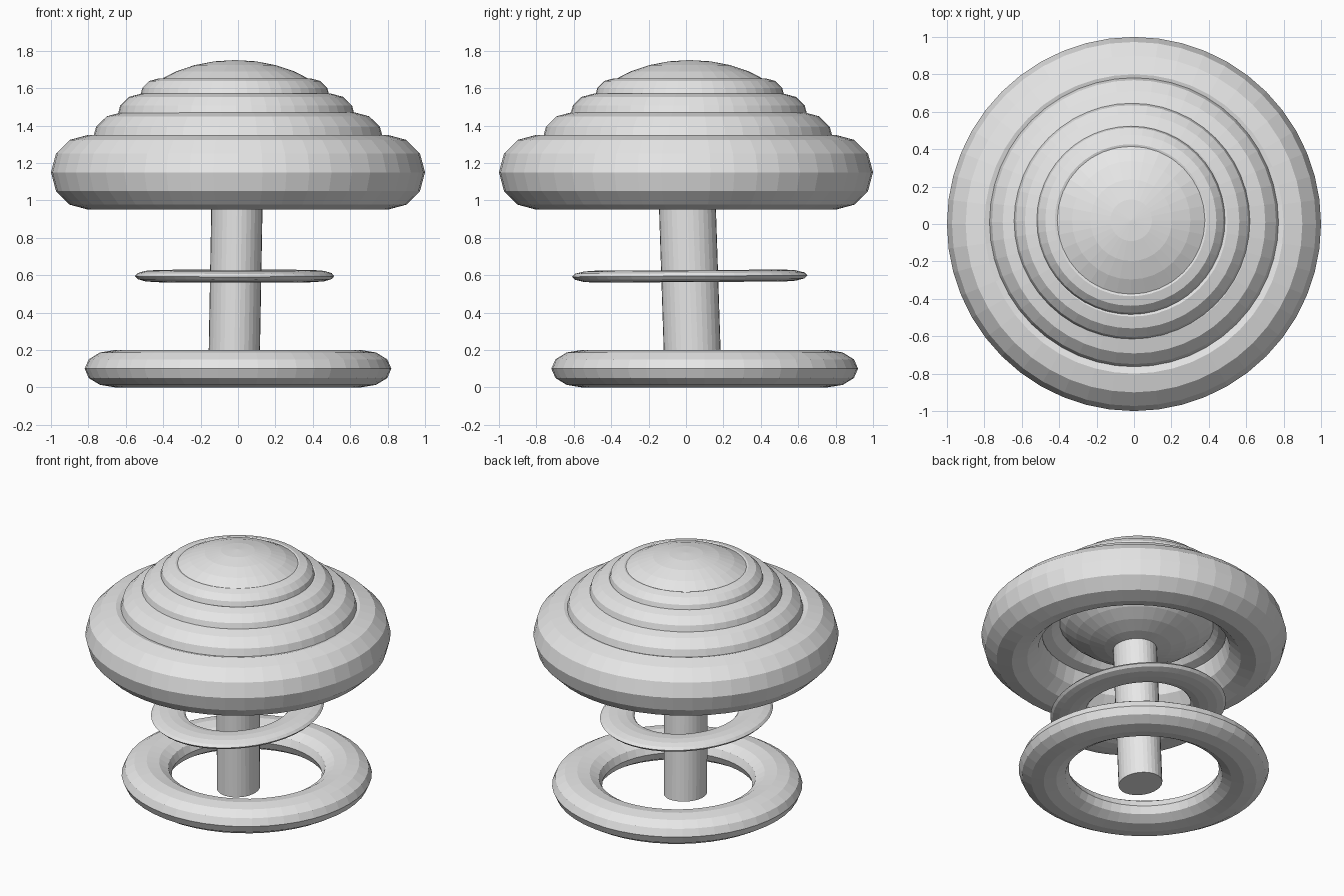
import bpy
import math

cube = bpy.data.objects.get("Cube")
if cube:
    bpy.data.objects.remove(cube, do_unlink=True)

grey = bpy.data.materials.new("plain_grey")
grey.use_nodes = True
colour = (0.8, 0.8, 0.8, 1)
grey.diffuse_color = colour
grey.node_tree.nodes["Principled BSDF"].inputs["Base Color"].default_value = colour


def finish(name, scale=(1, 1, 1), rotation=(0, 0, 0)):
    """Name, shape and colour the primitive that was just added."""
    ob = bpy.context.object
    ob.name = name
    ob.scale = scale
    ob.rotation_euler = rotation
    ob.data.materials.append(grey)
    return ob


def ring(name, centre, radius_x, radius_y, half_height, rotation=(0, 0, 0)):
    """Faceted ring whose tube is a quarter as thick as its main radius."""
    bpy.ops.mesh.primitive_torus_add(
        major_segments=48, minor_segments=12,
        major_radius=1, minor_radius=0.25, location=centre)
    finish(name, (radius_x / 1.25, radius_y / 1.25, half_height / 0.25), rotation)


# Base ring, off centre towards the back
ring("base_ring", (0, 0.1, 0.1), 0.82, 0.82, 0.1)

# Thin oval ring around the stem
ring("middle_ring", (-0.018, 0.02, 0.595), 0.533, 0.63, 0.032, (0.006, 0, 0))

# Stacked rings of the cap, from the widest up
ring("cap_ring_lower", (0, 0, 1.15), 1.0, 1.0, 0.2)
ring("cap_ring_second", (0, 0.01, 1.315), 0.78, 0.78, 0.155)
ring("cap_ring_third", (-0.01, 0.015, 1.443), 0.637, 0.637, 0.127)
ring("cap_ring_top", (-0.017, 0.02, 1.55), 0.508, 0.508, 0.102)

# Flattened dome closing the cap
bpy.ops.mesh.primitive_uv_sphere_add(
    segments=32, ring_count=16, radius=1, location=(-0.015, 0.02, 1.39))
finish("cap_dome", (0.57, 0.57, 0.36))

# Slightly leaning stem
bpy.ops.mesh.primitive_cylinder_add(
    vertices=32, radius=1, depth=2, location=(-0.012, 0.019, 0.62))
finish("stem", (0.137, 0.152, 0.6), (math.atan(0.033), math.atan(0.018), 0))
